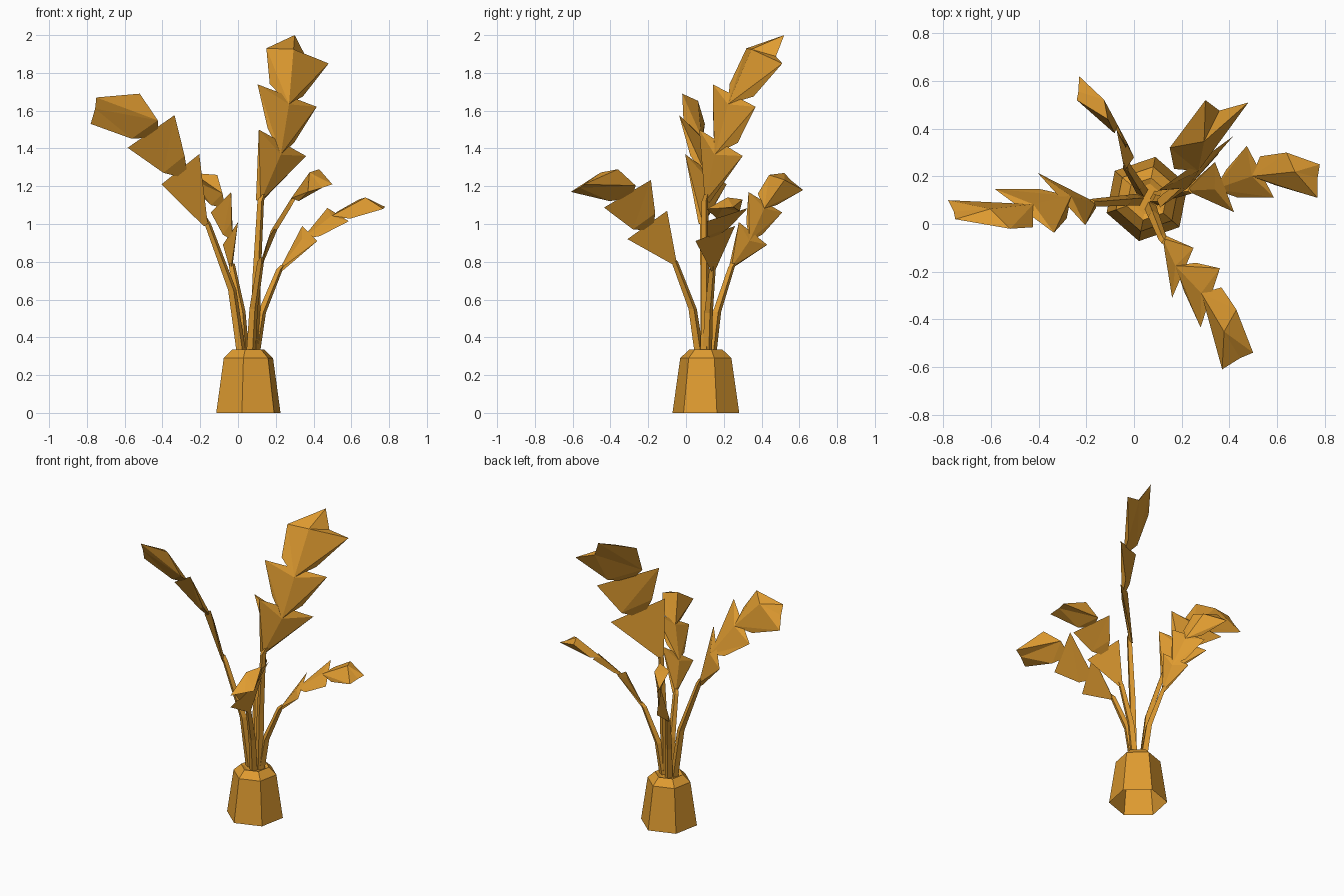
import bpy, bmesh, math
from mathutils import Vector

cube = bpy.data.objects.get("Cube")
if cube:
    bpy.data.objects.remove(cube, do_unlink=True)

ochre = bpy.data.materials.new("golden_ochre")
ochre.use_nodes = True
ochre.diffuse_color = (0.74, 0.33, 0.03, 1)
ochre.node_tree.nodes["Principled BSDF"].inputs["Base Color"].default_value = ochre.diffuse_color

CENTRE = Vector((0.055, 0.105, 0))


def finish(bm, name):
    bmesh.ops.recalc_face_normals(bm, faces=bm.faces)
    mesh = bpy.data.meshes.new(name)
    bm.to_mesh(mesh)
    bm.free()
    mesh.materials.append(ochre)
    bpy.context.collection.objects.link(bpy.data.objects.new(name, mesh))


def loft(bm, rings):
    """Skin matching rings of points, open below and capped on top."""
    loops = [[bm.verts.new(p) for p in ring] for ring in rings]
    n = len(loops[0])
    for low, high in zip(loops, loops[1:]):
        for i in range(n):
            j = (i + 1) % n
            bm.faces.new((low[i], low[j], high[j], high[i]))
    bm.faces.new(loops[-1])


def ring(centre, radius, sides, turn):
    angles = [turn + math.tau * i / sides for i in range(sides)]
    return [centre + radius * Vector((math.cos(a), math.sin(a), 0)) for a in angles]


def solid(bm, points, faces):
    """Add faces given as strings of point letters."""
    verts = {key: bm.verts.new(p) for key, p in points.items()}
    for face in faces.split():
        bm.faces.new([verts[key] for key in face])


def frond(name, start, mids, tip, first_side, last_side, notch=0.03):
    bm = bmesh.new()
    start, tip = Vector(start), Vector(tip)
    first_side, last_side = Vector(first_side), Vector(last_side)
    mids = [Vector(m) for m in mids]
    sides = [first_side, (first_side + last_side) * 0.54, last_side]

    # Bent, tapering stem
    out = start - CENTRE
    out.z = 0
    base = CENTRE + out.normalized() * 0.035 + Vector((0, 0, 0.3))
    knee = base.lerp(start, 0.28)
    knee.z = (base.z + start.z) / 2
    top = start.lerp(mids[0], 0.12)
    loft(bm, [ring(base, 0.026, 4, 0.3), ring(knee, 0.023, 4, 0.3),
              ring(start, 0.018, 4, 0.3), ring(top, 0.014, 4, 0.3)])

    # Stacked barbed segments: each grows from an upper ridge point (a) and two
    # lower corners (b, c) to two barbs (l, r) and an upper ridge end (f)
    before, upper = start, start
    for i, (mid, side) in enumerate(zip(mids, sides)):
        step = mid - before
        up = side.cross(step).normalized() * side.length
        if i == 0:
            left, right = (start + s * side - 0.05 * up for s in (-0.05, 0.05))
        pts = {"a": upper, "b": left, "c": right,
               "l": mid - side / 2, "r": mid + side / 2}
        if i < 2:
            upper = mid - 0.2 * step + 0.06 * up
            solid(bm, pts | {"f": upper}, "acb alf afr abl arc blc clr lfr")
            ahead = mid + 0.15 * (mids[i + 1] - mid) - 0.05 * up
            left, right = ahead - 0.28 * side, ahead + 0.28 * side
        else:
            # Broad end segment with a tip corner and a notch beside it
            pts.update(f=mid - 0.15 * side + 0.14 * up, t=tip,
                       n=tip.lerp(pts["r"], 0.4) - notch * step)
            solid(bm, pts, "acb alf afr abl arc ltf tnf nrf blt btn bnc cnr")
        before = mid
    finish(bm, name)


# Six-sided open-bottomed pot with chamfered shoulder and shallow recess
pot = bmesh.new()
profile = [(0.18, 0), (0.138, 0.29), (0.09, 0.335), (0.065, 0.325)]
loft(pot, [ring(CENTRE + Vector((0, 0, z)), r, 6, math.radians(19)) for r, z in profile])
finish(pot, "pot")

frond("tall_frond", (0.12, 0.10, 1.12),
      [(0.235, 0.185, 1.43), (0.26, 0.255, 1.68), (0.315, 0.415, 1.89)],
      (0.30, 0.52, 2.0), (0.25, 0.23, -0.14), (0.33, 0.19, -0.08), notch=0.25)
frond("right_frond", (-0.16, 0.09, 1.0),
      [(-0.305, 0.105, 1.29), (-0.46, 0.055, 1.49), (-0.65, 0.04, 1.61)],
      (-0.75, 0.02, 1.67), (-0.20, 0.22, -0.16), (-0.26, 0.12, -0.16))
frond("left_frond", (0.22, 0.14, 0.76),
      [(0.38, 0.155, 0.95), (0.53, 0.22, 1.05), (0.705, 0.205, 1.105)],
      (0.78, 0.25, 1.09), (0.08, -0.21, -0.08), (0.13, -0.19, -0.05))
frond("front_frond", (0.12, -0.06, 0.80),
      [(0.205, -0.205, 0.995), (0.32, -0.31, 1.16), (0.40, -0.485, 1.23)],
      (0.50, -0.54, 1.21), (-0.09, -0.21, -0.15), (-0.06, -0.25, -0.12))
frond("back_frond", (-0.03, 0.24, 0.77),
      [(-0.04, 0.355, 0.95), (-0.09, 0.42, 1.115), (-0.17, 0.53, 1.22)],
      (-0.24, 0.52, 1.27), (-0.08, 0.15, -0.12), (-0.12, 0.18, -0.08))
